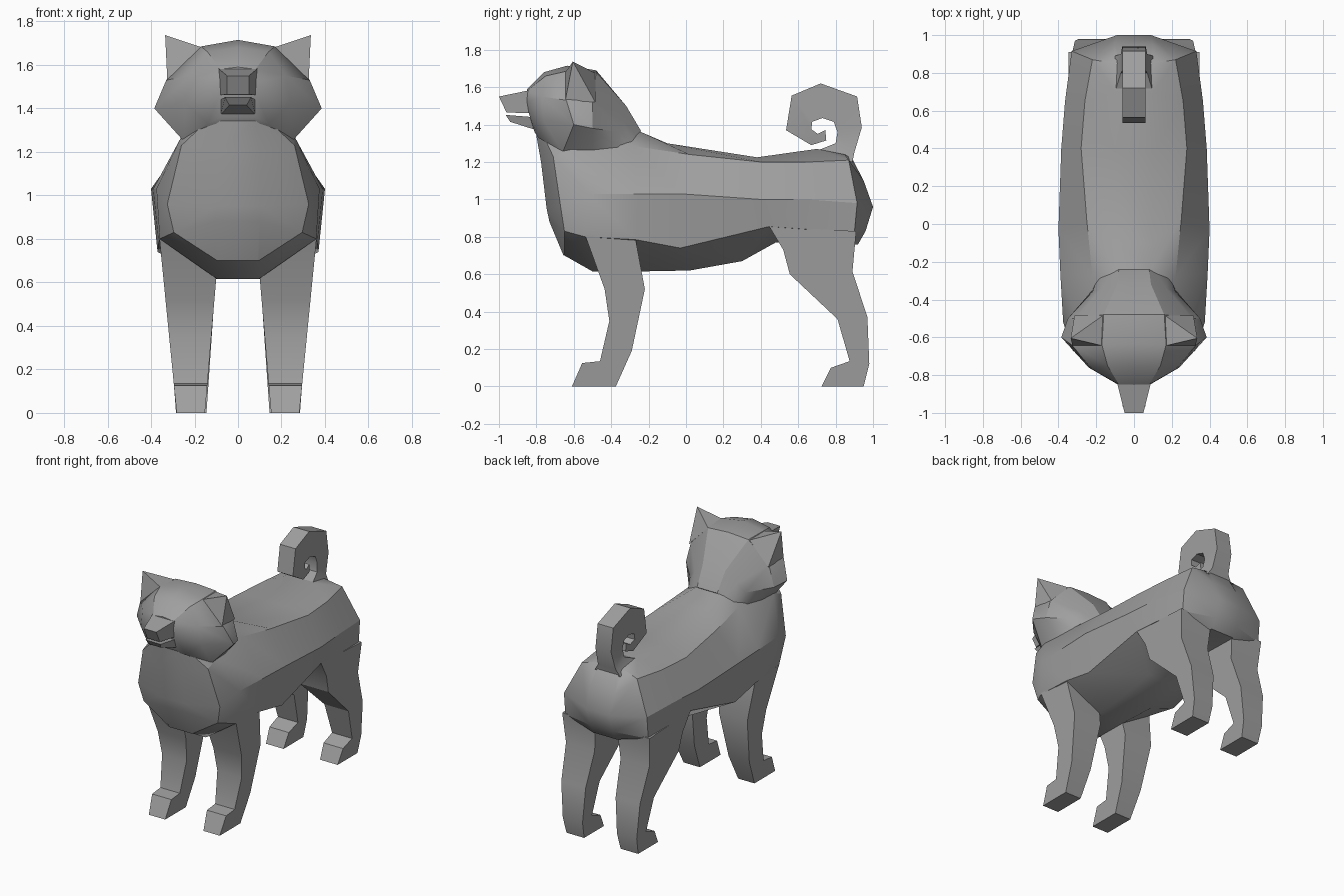
import bpy, bmesh, math

coat = bpy.data.materials.new("grey_coat")
coat.diffuse_color = (0.35, 0.35, 0.35, 1)


def finish(name, bm):
    bmesh.ops.remove_doubles(bm, verts=bm.verts, dist=0.0005)
    bmesh.ops.recalc_face_normals(bm, faces=bm.faces)
    me = bpy.data.meshes.new(name)
    bm.to_mesh(me)
    bm.free()
    ob = bpy.data.objects.new(name, me)
    bpy.context.collection.objects.link(ob)
    me.materials.append(coat)
    bpy.ops.object.select_all(action='DESELECT')
    ob.select_set(True)
    bpy.context.view_layer.objects.active = ob
    bpy.ops.object.shade_smooth_by_angle(angle=math.radians(30))
    return ob


def add_face(bm, verts):
    unique = list(dict.fromkeys(verts))
    if len(unique) > 2:
        bm.faces.new(unique)


def loft(name, rings):
    """Skin symmetric half rings, each listed from top to bottom."""
    bm = bmesh.new()
    right, left = [], []
    for ring in rings:
        r = [bm.verts.new(p) for p in ring]
        l = [v if p[0] == 0 else bm.verts.new((-p[0], p[1], p[2]))
             for v, p in zip(r, ring)]
        right.append(r)
        left.append(l)
    n = len(rings[0])
    for k in range(len(rings) - 1):
        for side in (right, left):
            for i in range(n - 1):
                add_face(bm, [side[k][i], side[k][i + 1],
                              side[k + 1][i + 1], side[k + 1][i]])
        for i in (0, n - 1):
            add_face(bm, [right[k][i], right[k + 1][i],
                          left[k + 1][i], left[k][i]])
    for k in (0, -1):
        for i in range(n - 1):
            add_face(bm, [right[k][i], right[k][i + 1],
                          left[k][i + 1], left[k][i]])
    return finish(name, bm)


def leg(name, profile, side, inner, outer):
    """Side profile (y, z) given a width that tapers with height."""
    bm = bmesh.new()
    loops = []
    for bottom, top in (inner, outer):
        loops.append([bm.verts.new((side * (bottom + (top - bottom) * z / 0.8), y, z))
                      for y, z in profile])
    for lp in loops:
        bm.faces.new(lp)
    n = len(profile)
    for i in range(n):
        j = (i + 1) % n
        bm.faces.new([loops[0][i], loops[0][j], loops[1][j], loops[1][i]])
    return finish(name, bm)


# Torso: back edge, shoulder, flank, lower flank, belly edge
loft("body", [
    [(.08, -.80, 1.34), (.10, -.775, 1.2), (.10, -.745, .95), (.10, -.73, .88), (.09, -.655, .70)],
    [(.10, -.78, 1.38), (.26, -.71, 1.23), (.325, -.67, .96), (.295, -.65, .83), (.095, -.65, .70)],
    [(.10, -.60, 1.42), (.26, -.62, 1.27), (.375, -.52, 1.03), (.36, -.54, .80), (.095, -.50, .615)],
    [(.09, -.24, 1.36), (.22, -.28, 1.285), (.39, -.26, 1.03), (.365, -.27, .785), (.10, -.24, .615)],
    [(.10, -.10, 1.30), (.25, .02, 1.24), (.40, -.03, 1.03), (.37, -.03, .74), (.12, .02, .62)],
    [(.10, .38, 1.225), (.28, .40, 1.20), (.385, .40, 1.0), (.35, .445, .855), (.12, .30, .67)],
    [(.10, .70, 1.27), (.26, .65, 1.20), (.365, .65, 1.0), (.35, .65, .84), (.12, .48, .77)],
    [(.10, .85, 1.24), (.22, .87, 1.21), (.33, .915, .98), (.33, .90, .82), (.12, .87, .76)],
    [(.08, .89, 1.215), (.10, .95, 1.10), (.09, 1.0, .96), (.09, .96, .83), (.09, .92, .76)],
])

# Head: crown, brow, temple, cheek, jaw, running from face to nape
loft("head", [
    [(0, -.85, 1.59), (.08, -.85, 1.58), (.085, -.85, 1.52), (.085, -.84, 1.46), (.08, -.81, 1.36)],
    [(0, -.76, 1.68), (.14, -.75, 1.66), (.22, -.77, 1.55), (.24, -.76, 1.42), (.14, -.79, 1.33)],
    [(0, -.635, 1.715), (.17, -.64, 1.685), (.33, -.64, 1.53), (.385, -.60, 1.40), (.25, -.66, 1.25)],
    [(0, -.48, 1.69), (.16, -.48, 1.68), (.31, -.50, 1.53), (.35, -.50, 1.38), (.25, -.50, 1.26)],
    [(0, -.32, 1.50), (.09, -.32, 1.50), (.17, -.34, 1.42), (.22, -.36, 1.36), (.22, -.35, 1.27)],
    [(0, -.24, 1.365), (.08, -.24, 1.365), (.12, -.26, 1.34), (.18, -.28, 1.30), (.20, -.30, 1.26)],
])

# Snout and lower jaw with an open slit between them
loft("snout", [
    [(.05, -1.0, 1.55), (.05, -.96, 1.465)],
    [(.092, -.83, 1.585), (.085, -.82, 1.46)],
])
loft("lower_jaw", [
    [(.06, -.965, 1.452), (.04, -.94, 1.415)],
    [(.08, -.82, 1.44), (.08, -.80, 1.37)],
])

# Curled tail: outer point, inner point (y, z) and half width
curl = [
    ((.89, 1.20), (.70, 1.26), .10), ((.90, 1.25), (.80, 1.30), .07),
    ((.94, 1.385), (.81, 1.36), .062), ((.915, 1.55), (.79, 1.415), .062),
    ((.72, 1.62), (.73, 1.435), .062), ((.565, 1.555), (.675, 1.415), .062),
    ((.535, 1.37), (.67, 1.375), .062), ((.67, 1.29), (.705, 1.35), .05),
    ((.75, 1.315), (.745, 1.37), .045),
]
loft("tail", [[(w, *o), (w, *i)] for o, i, w in curl])

front_profile = [(-.54, .81), (-.435, .52), (-.41, .35), (-.46, .135), (-.555, .125),
                 (-.61, 0), (-.375, 0), (-.29, .19), (-.22, .52), (-.27, .79)]
hind_profile = [(.445, .855), (.52, .73), (.555, .60), (.81, .36), (.875, .135), (.775, .10),
                (.725, 0), (.95, 0), (.98, .12), (.97, .37), (.89, .615), (.91, .83)]

for side, label in ((1, "left"), (-1, "right")):
    # Legs
    leg("front_leg_" + label, front_profile, side, (.152, .085), (.282, .361))
    leg("hind_leg_" + label, hind_profile, side, (.145, .09), (.285, .345))
    # Pointed ears
    bm = bmesh.new()
    base = [bm.verts.new((side * x, y, z)) for x, y, z in
            ((.165, -.645, 1.68), (.165, -.485, 1.675), (.315, -.485, 1.52), (.325, -.645, 1.53))]
    tip = bm.verts.new((side * .335, -.605, 1.737))
    bm.faces.new(base)
    for i in range(4):
        bm.faces.new([base[i], base[(i + 1) % 4], tip])
    finish("ear_" + label, bm)
